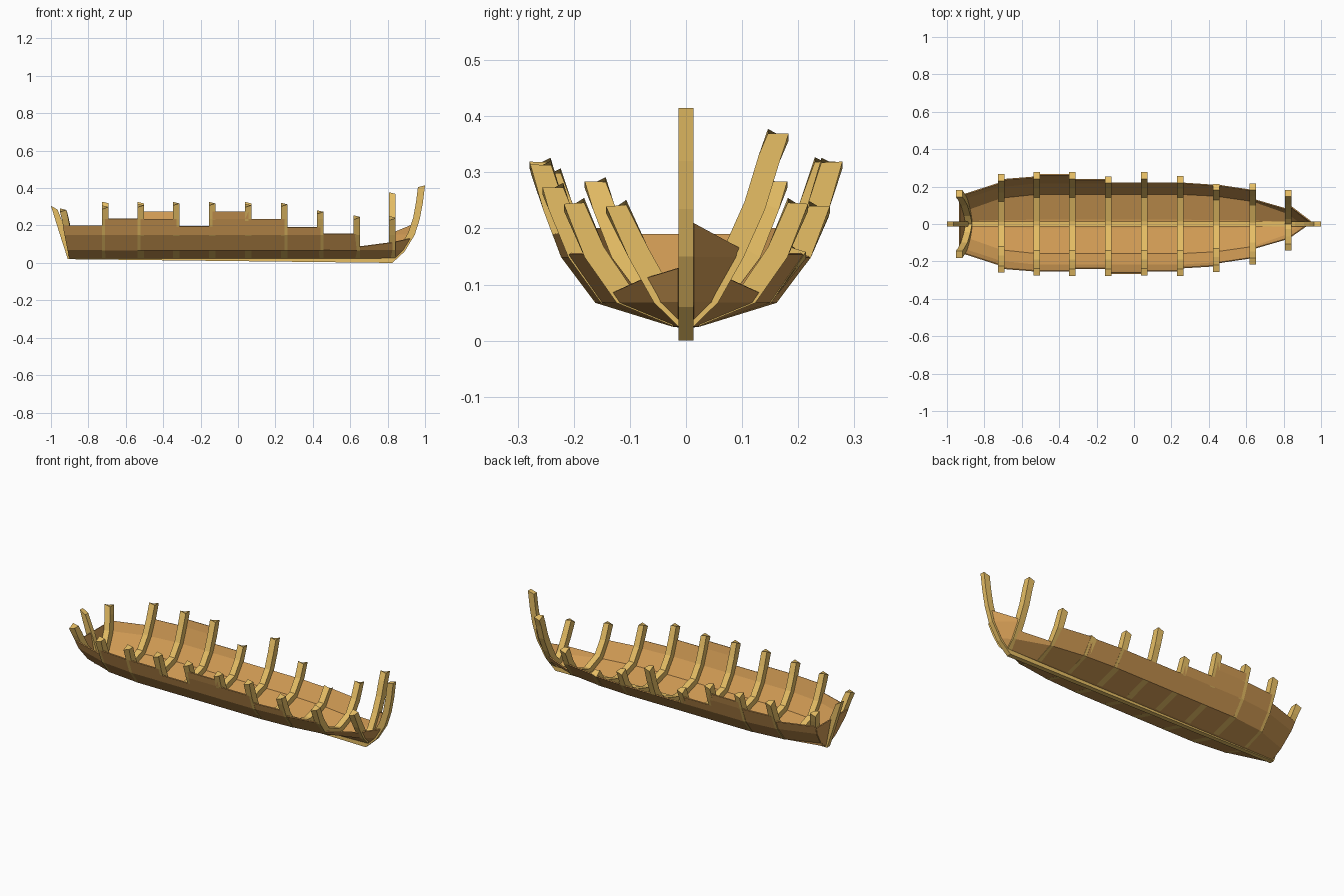
import bpy, bmesh
from mathutils import Vector

if "Cube" in bpy.data.objects:
    bpy.data.objects.remove(bpy.data.objects["Cube"])


def mat(name, col):
    m = bpy.data.materials.new(name)
    m.diffuse_color = col
    m.use_nodes = True
    m.node_tree.nodes["Principled BSDF"].inputs["Base Color"].default_value = m.diffuse_color
    return m


FRAME = mat("pale_wood", (0.80, 0.52, 0.13, 1))
PLANK = mat("brown_wood", (0.64, 0.33, 0.09, 1))


def make(name, verts, faces, material):
    bm = bmesh.new()
    vs = [bm.verts.new(v) for v in verts]
    for f in faces:
        bm.faces.new([vs[i] for i in f])
    bmesh.ops.recalc_face_normals(bm, faces=bm.faces)
    me = bpy.data.meshes.new(name)
    bm.to_mesh(me)
    bm.free()
    me.materials.append(material)
    ob = bpy.data.objects.new(name, me)
    bpy.context.collection.objects.link(ob)
    return ob


def beam(name, rings):
    """Closed bar through a list of four-cornered rings."""
    verts = [v for r in rings for v in r]
    n = len(rings)
    faces = [(0, 1, 2, 3), tuple(4 * (n - 1) + i for i in range(4))]
    for k in range(n - 1):
        for i in range(4):
            j = (i + 1) % 4
            faces.append((4*k + i, 4*k + j, 4*k + 4 + j, 4*k + 4 + i))
    return make(name, verts, faces, FRAME)


# Hull stations: half-breadths at shared heights
Z = [0.028, 0.07, 0.15, 0.235, 0.32, 0.40]
MID = [0.024, 0.16, 0.22, 0.252, 0.276, 0.295]
STATIONS = [(-0.71, [0.022, 0.14, 0.20, 0.237, 0.264, 0.28])]
STATIONS += [(x, MID) for x in (-0.52, -0.33, -0.137, 0.055, 0.248)]
STATIONS += [(0.44, [0.022, 0.15, 0.207, 0.242, 0.266, 0.285]),
             (0.635, [0.02, 0.122, 0.178, 0.212, 0.238, 0.26]),
             (0.825, [0.012, 0.055, 0.10, 0.138, 0.164, 0.19])]
STATIONS = [([x] * 6, ys) for x, ys in STATIONS]
STERN = ([-0.90 - 0.2 * (z - 0.028) for z in Z], [0.016, 0.07, 0.13, 0.163, 0.188, 0.2])
BOW = ([0.84, 0.882, 0.93, 0.953, 0.967, 0.98], [0.012] * 6)
SHELL = [STERN] + STATIONS + [BOW]


def at(station, z):
    xs, ys = station
    for i in range(5):
        if z <= Z[i + 1] or i == 4:
            t = (z - Z[i]) / (Z[i + 1] - Z[i])
            return (xs[i] + t * (xs[i + 1] - xs[i]), ys[i] + t * (ys[i + 1] - ys[i]))


def rib(name, station, side, top, w=0.0175, depth=0.036):
    """Frame timber following the section, with an uneven broken top."""
    zs = [z for z in Z if z < top - 0.01] + [top]
    pts = [Vector((at(station, z)[1], z)) for z in zs]
    xs = [at(station, z)[0] for z in zs]
    pts.insert(0, Vector((0, 0.026)))
    xs.insert(0, xs[0])
    rings = []
    for i, p in enumerate(pts):
        d = (pts[min(i + 1, len(pts) - 1)] - pts[max(i - 1, 0)]).normalized()
        if i == 0:
            d = Vector((1, 0))
        nrm = Vector((-d.y, d.x))
        o, q = p - nrm * 0.003, p + nrm * depth
        x = xs[i]
        if i == 0:
            q.x = 0
        last = i == len(pts) - 1
        j = 0.012 if last else 0
        rings.append([(x - w, side * o.x, o.y - j), (x + w, side * o.x, o.y),
                      (x + w, side * q.x, q.y - j), (x - w, side * q.x, q.y - j * 0.3)])
    beam(name, rings)


# Ribs, some broken short
NEAR = [0.30, 0.31, 0.32, 0.32, 0.31, 0.315, 0.275, 0.245, 0.24]
FAR = [0.32, 0.32, 0.32, 0.235, 0.32, 0.24, 0.16, 0.245, 0.37]
for side, tops, label in ((-1, NEAR, "near"), (1, FAR, "far")):
    for i, (s, top) in enumerate(zip(STATIONS, tops)):
        rib(f"{label}_rib_{i + 1}", s, side, top)
    inner = ([x + 0.017 for x in STERN[0]], STERN[1])
    rib(f"{label}_stern_rib", inner, side, 0.285)


def planks(name, a, b, side, h0, h1):
    """Hull skin of one bay, from station a to station b."""
    lv = [z for z in Z if z < min(h0, h1) - 0.005]
    za, zb = lv + [h0], lv + [h1]
    verts = [(a[0][0], 0, 0.025), (b[0][0], 0, 0.025)]
    for p, q in zip(za, zb):
        xa, ya = at(a, p)
        xb, yb = at(b, q)
        verts += [(xa, side * ya, p), (xb, side * yb, q)]
    faces = [(2*k, 2*k + 1, 2*k + 3, 2*k + 2) for k in range(len(za))]
    ob = make(name, verts, faces, PLANK)
    m = ob.modifiers.new("thickness", 'SOLIDIFY')
    m.thickness = 0.006
    m.offset = 0


# Hull planking, broken to a different height in each bay
NEAR_H = [0.2, 0.235, 0.235, 0.195, 0.275, 0.235, 0.19, 0.155, (0.085, 0.11), (0.11, 0.13)]
FAR_H = [0.2, 0.235, 0.275, 0.195, 0.15, 0.15, 0.15, 0.155, (0.085, 0.11), (0.16, 0.21)]
for side, hs, label in ((-1, NEAR_H, "near"), (1, FAR_H, "far")):
    for i, h in enumerate(hs):
        h0, h1 = h if isinstance(h, tuple) else (h, h)
        planks(f"{label}_planking_{i + 1}", SHELL[i], SHELL[i + 1], side, h0, h1)

# Transom closing the stern
rows = [0.028, 0.07, 0.15, 0.19]
tv = [(at(STERN, z)[0], s * at(STERN, z)[1], z) for z in rows for s in (-1, 1)]
tr = make("transom", tv, [(2*k, 2*k + 1, 2*k + 3, 2*k + 2) for k in range(3)], PLANK)
tm = tr.modifiers.new("thickness", 'SOLIDIFY')
tm.thickness = 0.006
tm.offset = 0

# Keel, stem and sternpost as one profile each: (outer, inner) point pairs
W = 0.0135


def spine(name, pairs):
    beam(name, [[(o[0], -W, o[1]), (o[0], W, o[1]), (i[0], W, i[1]), (i[0], -W, i[1])]
                for o, i in pairs])


spine("keel", [((-0.91, 0.02), (-0.905, 0.045)), ((0.825, 0.0), (0.815, 0.038))])
spine("stem", [((0.825, 0.0), (0.815, 0.038)), ((0.89, 0.06), (0.862, 0.08)),
               ((0.945, 0.15), (0.91, 0.162)), ((0.972, 0.235), (0.937, 0.243)),
               ((0.988, 0.32), (0.952, 0.326)), ((1.0, 0.415), (0.962, 0.405))])
spine("sternpost", [((-0.91, 0.02), (-0.875, 0.032)), ((-0.955, 0.16), (-0.918, 0.17)),
                    ((-1.0, 0.305), (-0.965, 0.285))])
